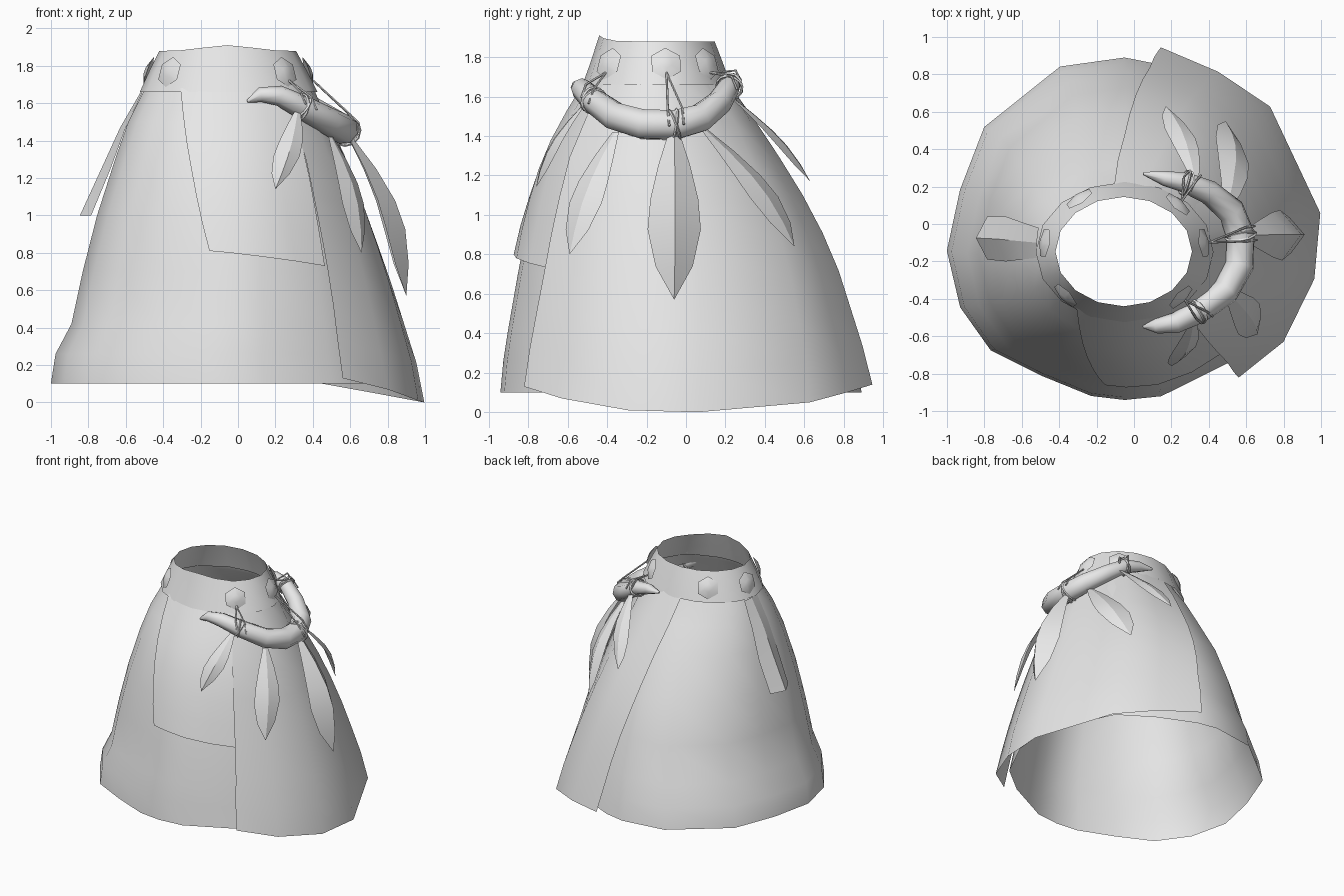
import bpy, bmesh
from math import sin, cos, pi, radians
from mathutils import Vector, Matrix

if "Cube" in bpy.data.objects:
    bpy.data.objects.remove(bpy.data.objects["Cube"])

grey = bpy.data.materials.new("plain_grey")
grey.use_nodes = True
grey.diffuse_color = (0.8, 0.8, 0.8, 1)
grey.node_tree.nodes["Principled BSDF"].inputs["Base Color"].default_value = (0.8, 0.8, 0.8, 1)

# Body outline by height: z, min x, max x, min y, max y
OUTLINE = [
    (1.88, -0.42, 0.31, -0.44, 0.145),
    (1.66, -0.51, 0.41, -0.51, 0.21),
    (1.50, -0.59, 0.47, -0.61, 0.32),
    (1.30, -0.66, 0.56, -0.71, 0.44),
    (1.00, -0.755, 0.66, -0.80, 0.61),
    (0.70, -0.83, 0.75, -0.86, 0.73),
    (0.42, -0.89, 0.82, -0.91, 0.81),
    (0.26, -0.975, 0.86, -0.935, 0.86),
    (0.10, -1.00, 0.90, -0.95, 0.89),
    (0.00, -1.00, 0.90, -0.95, 0.89),
]

# Uneven corners of the skirt: angle and relative radius at the hem
PLAN = [(-90, 0.99), (-78, 0.99), (-53, 0.97), (-36, 1), (-15, 1), (5, 1), (41, 0.98),
        (60, 0.95), (80, 0.98), (90, 1), (111, 1.015), (143, 0.99), (166, 0.955),
        (187, 1.008), (206, 1.03), (223, 1.03), (241, 0.97), (259, 0.985), (270, 0.99)]


def lerp(a, b, t):
    return a + (b - a) * t


def corner_scale(deg):
    deg = (deg + 90) % 360 - 90
    for (a, ra), (b, rb) in zip(PLAN, PLAN[1:]):
        if deg <= b:
            return lerp(ra, rb, (deg - a) / (b - a))


def surf(deg, z, off=0.0):
    """Point on the body outline at an angle and height, pushed out by off."""
    for hi, lo in zip(OUTLINE, OUTLINE[1:]):
        if z >= lo[0]:
            break
    t = (hi[0] - z) / (hi[0] - lo[0])
    x0, x1, y0, y1 = (lerp(a, b, t) for a, b in zip(hi[1:], lo[1:]))
    a = radians(deg)
    s = lerp(1, corner_scale(deg), min(1, max(0, 1.66 - z)))
    return Vector(((x0 + x1) / 2 + ((x1 - x0) / 2 * s + off) * cos(a),
                   (y0 + y1) / 2 + ((y1 - y0) / 2 * s + off) * sin(a), z))


def select_only(obj):
    bpy.ops.object.select_all(action='DESELECT')
    obj.select_set(True)
    bpy.context.view_layer.objects.active = obj


def finish(obj, angle=35):
    obj.data.materials.append(grey)
    select_only(obj)
    bpy.ops.object.shade_smooth_by_angle(angle=radians(angle))


def from_bmesh(name, bm, angle):
    mesh = bpy.data.meshes.new(name)
    bm.to_mesh(mesh)
    bm.free()
    obj = bpy.data.objects.new(name, mesh)
    bpy.context.collection.objects.link(obj)
    finish(obj, angle)


def sheet(name, rows, closed=False, angle=35):
    """Skin rows of points, ordered from top to bottom."""
    bm = bmesh.new()
    grid = [[bm.verts.new(p) for p in row] for row in rows]
    n = len(rows[0])
    for up, down in zip(grid, grid[1:]):
        for i in range(n if closed else n - 1):
            k = (i + 1) % n
            bm.faces.new((up[i], down[i], down[k], up[k]))
    bmesh.ops.remove_doubles(bm, verts=bm.verts, dist=0.0005)
    from_bmesh(name, bm, angle)


def draped(name, z_top, top, hem, off, rows):
    """Cloth panel on the body: top start and end angle, hem angles and heights."""
    pts = []
    for j in range(rows + 1):
        t = j / rows
        row = []
        for a, z in hem:
            u = (a - hem[0][0]) / (hem[-1][0] - hem[0][0])
            row.append(surf(lerp(lerp(top[0], top[1], u), a, t ** 0.7), lerp(z_top, z, t),
                            lerp(off[0], off[1], t)))
        pts.append(row)
    sheet(name, pts)


def tube(name, points, radii, sides):
    curve = bpy.data.curves.new(name, 'CURVE')
    curve.dimensions = '3D'
    curve.bevel_depth = 1
    curve.bevel_resolution = sides
    curve.use_fill_caps = True
    spline = curve.splines.new('POLY')
    spline.points.add(len(points) - 1)
    for p, co, r in zip(spline.points, points, radii):
        p.co = (*co, 1)
        p.radius = r
    obj = bpy.data.objects.new(name, curve)
    bpy.context.collection.objects.link(obj)
    select_only(obj)
    bpy.ops.object.convert(target='MESH')
    finish(bpy.context.object, 50)


# Skirt: open flared cone with a stepped hem, tucked into the waistband
corners = [a for a, r in PLAN[:-1]]
sheet("skirt", [[surf(a, 1.69, -0.004) for a in corners]]
      + [[surf(a, row[0]) for a in corners] for row in OUTLINE[1:-1]], True)

# Waistband, with a small peak at the front
def band_top(a):
    p = surf(a, 1.88)
    p.z += 0.03 * max(0, -sin(radians(a))) ** 8
    return p


band = [i * 22.5 - 90 for i in range(16)]
sheet("waistband", [[band_top(a) for a in band],
                    [surf(a, 1.77, 0.01) for a in band],
                    [surf(a, 1.66, 0.015) for a in band]], True)

# Wrap panel around the left side and apron in front
draped("side_wrap", 1.68, (-47, 97),
       [(-53, 0.13), (-36, 0.07), (-15, 0.01), (5, 0), (41, 0.05), (60, 0.1), (79, 0.14)],
       (0.005, 0.10), 8)
draped("front_apron", 1.68, (-124, -46),
       [(-98, 0.81), (-90, 0.80), (-78, 0.78), (-64, 0.755), (-51, 0.73)],
       (0.008, 0.04), 6)

# Ridged strip hanging from the waist on the right side
strip = []
for x, y, z, half, fold in ((-0.52, -0.10, 1.66, 0.08, 0.01), (-0.63, -0.09, 1.47, 0.10, 0.03),
                            (-0.735, -0.08, 1.24, 0.12, 0.05), (-0.845, -0.075, 1.0, 0.115, 0.06)):
    strip.append([(x + fold, y + half, z), (x, y, z), (x + fold, y - half, z)])
sheet("hip_strip", strip, angle=20)

# Low six-sided studs on the waistband
for n, a in enumerate((8, 48, 124, 172, 223, -45)):
    normal = Vector((cos(radians(a)), sin(radians(a)), 0.35))
    spin = normal.to_track_quat('Z', 'Y').to_matrix().to_4x4()
    bm = bmesh.new()
    bmesh.ops.create_cone(bm, cap_ends=True, segments=6, radius1=0.085,
                          radius2=0.03, depth=0.02,
                          matrix=Matrix.Translation(surf(a, 1.77, 0.026)) @ spin)
    from_bmesh(f"stud_{n + 1}", bm, 50)

# Curved horn hanging round the left hip
HORN = [Vector(p) for p in (
    (0.05, -0.55, 1.61), (0.12, -0.545, 1.645), (0.22, -0.53, 1.64),
    (0.34, -0.47, 1.58), (0.49, -0.36, 1.50), (0.565, -0.22, 1.46),
    (0.57, -0.06, 1.455), (0.52, 0.07, 1.49), (0.40, 0.17, 1.57),
    (0.28, 0.22, 1.65), (0.16, 0.245, 1.68), (0.05, 0.27, 1.69))]
tube("horn", HORN, (0.008, 0.04, 0.055, 0.065, 0.075, 0.08,
                    0.08, 0.075, 0.065, 0.055, 0.04, 0.008), 2)

# Paired cords from the studs, wrapped round the horn
for n, (i, a) in enumerate(((3, -45), (6, 8), (9, 48))):
    c = HORN[i]
    tangent = (HORN[i + 1] - HORN[i - 1]).normalized()
    outward = Vector((c.x + 0.05, c.y + 0.15, 0)).normalized()
    size = 0.083 if i == 6 else 0.067
    for k, tilt in enumerate((-0.25, 0.25)):
        spread = tangent * tilt * 0.15
        tube(f"cord_{n + 1}_{k + 1}",
             [surf(a, 1.72, 0.025), c + outward * 0.03 + spread + Vector((0, 0, size)),
              c + outward * size + spread], [0.006] * 3, 1)
        axis = (tangent + Vector((0, 0, tilt))).normalized()
        bpy.ops.mesh.primitive_torus_add(
            major_segments=12, minor_segments=4, major_radius=size, minor_radius=0.007,
            location=c, rotation=axis.to_track_quat('Z', 'Y').to_euler())
        bpy.context.object.name = f"cord_wrap_{n + 1}_{k + 1}"
        finish(bpy.context.object)


# Pointed leaves with a raised middle rib
def leaf(name, base, tip, half, bulge, fold):
    base, tip = Vector(base), Vector(tip)
    out = Vector((tip.x + 0.05, tip.y + 0.1, 0)).normalized()
    side = Vector((0, 0, 1)).cross(out)
    rows = []
    for t, w in ((0, 0.2), (0.2, 0.6), (0.4, 0.9), (0.58, 1), (0.8, 0.7), (1, 0)):
        mid = base.lerp(tip, t) + out * bulge * sin(pi * t)
        rows.append([mid - (side + out * fold) * half * w, mid,
                     mid + (side - out * fold) * half * w])
    sheet(name, rows, angle=20)


leaf("leaf_front", (0.32, -0.52, 1.56), (0.20, -0.76, 1.14), 0.075, 0.05, 0.3)
leaf("leaf_front_side", (0.50, -0.36, 1.42), (0.66, -0.59, 0.80), 0.10, 0.06, 0.3)
leaf("leaf_side", (0.61, -0.06, 1.42), (0.90, -0.06, 0.57), 0.135, 0.12, 0.8)
leaf("leaf_back_side", (0.50, 0.09, 1.44), (0.49, 0.55, 0.84), 0.115, 0.08, 0.25)
leaf("leaf_back", (0.33, 0.23, 1.60), (0.17, 0.63, 1.17), 0.085, 0.05, 0.25)
